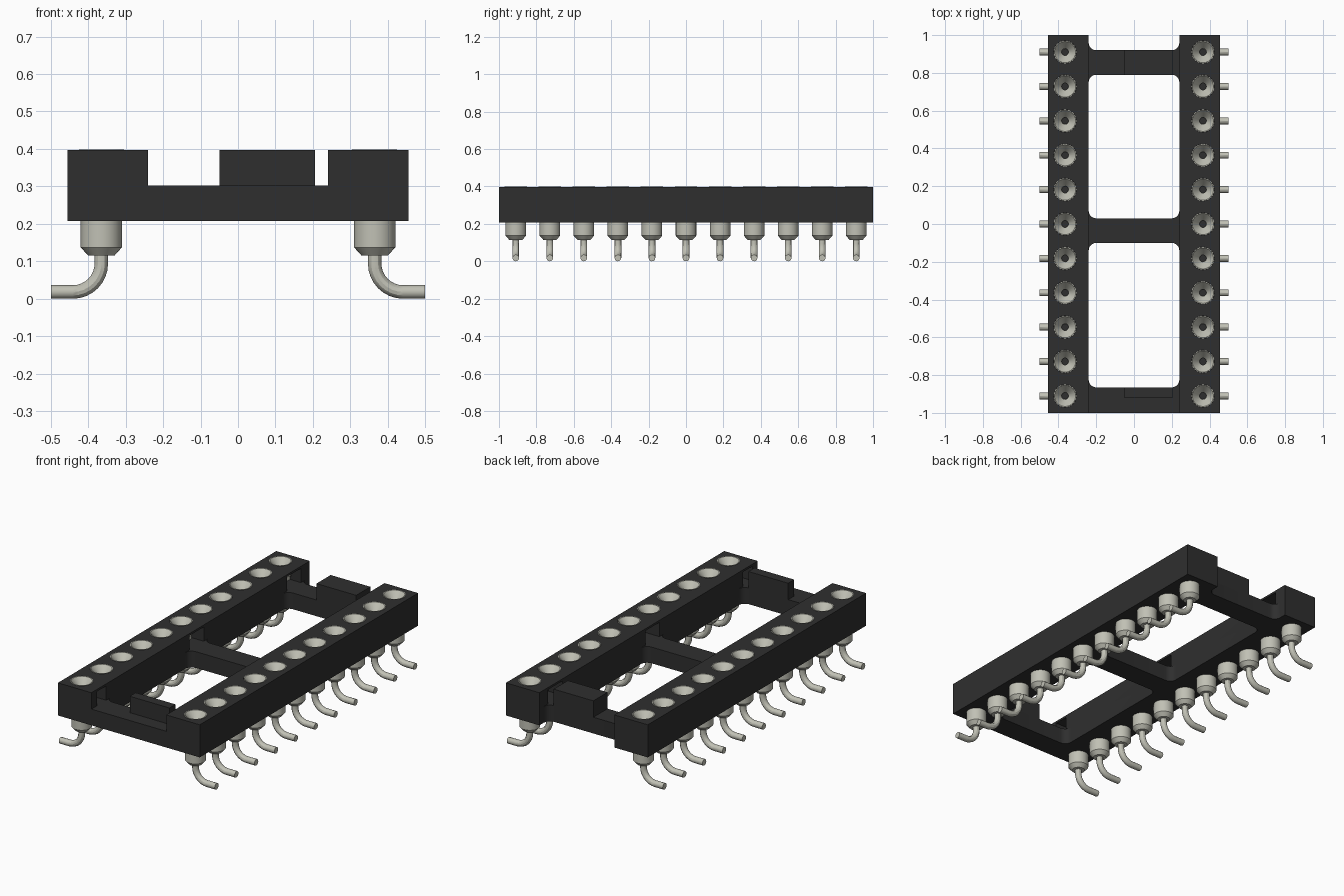
import bpy, bmesh, math
from mathutils import Matrix, Vector

default = bpy.data.objects.get("Cube")
if default:
    bpy.data.objects.remove(default, do_unlink=True)


def material(name, color):
    m = bpy.data.materials.new(name)
    m.use_nodes = True
    m.diffuse_color = color
    bsdf = m.node_tree.nodes["Principled BSDF"]
    bsdf.inputs["Base Color"].default_value = color
    bsdf.inputs["Roughness"].default_value = 0.6
    return m


BLACK = material("black plastic", (0.028, 0.028, 0.028, 1))
METAL = material("tin metal", (0.53, 0.53, 0.46, 1))


def make_object(name, bm, mat):
    bmesh.ops.recalc_face_normals(bm, faces=bm.faces)
    mesh = bpy.data.meshes.new(name)
    bm.to_mesh(mesh)
    bm.free()
    mesh.materials.append(mat)
    ob = bpy.data.objects.new(name, mesh)
    bpy.context.collection.objects.link(ob)
    return ob


def box(name, x, y, z, radius=0):
    """Box from (min, max) ranges, with optional rounded upright edges."""
    bm = bmesh.new()
    size = [b - a for a, b in (x, y, z)]
    mid = [(a + b) / 2 for a, b in (x, y, z)]
    bmesh.ops.create_cube(bm, size=1, matrix=Matrix.Translation(mid) @ Matrix.Diagonal((*size, 1)))
    if radius:
        upright = [e for e in bm.edges if abs(e.verts[0].co.z - e.verts[1].co.z) > 0.01]
        bmesh.ops.bevel(bm, geom=upright, offset=radius, segments=6, profile=0.5, affect='EDGES')
    return make_object(name, bm, BLACK)


def activate(ob):
    bpy.ops.object.select_all(action='DESELECT')
    ob.select_set(True)
    bpy.context.view_layer.objects.active = ob


def cut(ob, cutter):
    mod = ob.modifiers.new("cut", 'BOOLEAN')
    mod.operation = 'DIFFERENCE'
    mod.solver = 'EXACT'
    mod.object = cutter
    activate(ob)
    bpy.ops.object.modifier_apply(modifier=mod.name)
    bpy.data.objects.remove(cutter, do_unlink=True)


# Main dimensions
BOTTOM, STEP, TOP = 0.208, 0.302, 0.397
INNER, OUTER = 0.24, 0.455
PIN_X, PITCH = 0.365, 0.182
PIN_ROWS = [i * PITCH for i in range(-5, 6)]

# Socket body: solid block, low channel, rounded openings and back notch
body = box("socket_body", (-OUTER, OUTER), (-1, 1), (BOTTOM, TOP))
cut(body, box("channel_cutter", (-INNER, INNER), (-1.2, 1.2), (STEP, 0.6)))
for y_range in ((0.03, 0.79), (-0.865, -0.10), (0.92, 1.2)):
    cut(body, box("opening_cutter", (-INNER, INNER), y_range, (0.1, 0.7), 0.04))

# Side windows above the cross bars that reveal the pin barrels
for y_range in ((0.79, 0.92), (-0.10, 0.03), (-0.95, -0.865)):
    cut(body, box("window_cutter", (-0.33, 0.33), y_range, (STEP, 0.385)))

# Round pin holes in both rails
bm = bmesh.new()
for side in (-1, 1):
    for y in PIN_ROWS:
        bmesh.ops.create_cone(bm, cap_ends=True, segments=24, radius1=0.0605, radius2=0.0605,
                              depth=0.2, matrix=Matrix.Translation((side * PIN_X, y, 0.42)))
cut(body, make_object("pin_hole_cutter", bm, BLACK))
activate(body)
bpy.ops.object.shade_smooth_by_angle(angle=math.radians(30))

# Raised blocks on the front and back bars
box("back_block", (-0.05, 0.205), (0.79, 0.92), (STEP - 0.01, TOP))
box("front_block", (-0.05, 0.205), (-0.92, -0.865), (STEP - 0.01, TOP))


def skin(bm, rings):
    """Join consecutive vertex rings with quads."""
    for a, b in zip(rings, rings[1:]):
        n = len(a)
        for i in range(n):
            j = (i + 1) % n
            bm.faces.new((a[i], a[j], b[j], b[i]))


def circle(bm, center, u, v, r, n):
    angles = [2 * math.pi * i / n for i in range(n)]
    return [bm.verts.new(center + r * (u * math.cos(t) + v * math.sin(t))) for t in angles]


# Pin barrel: lathed profile with a funnel mouth
X, Y, Z = Vector((1, 0, 0)), Vector((0, 1, 0)), Vector((0, 0, 1))
profile = [(0.035, 0.115), (0.055, 0.137), (0.055, 0.325), (0.06, 0.325), (0.06, 0.399),
           (0.056, 0.399), (0.018, 0.35), (0.018, 0.29)]
bm = bmesh.new()
rings = [circle(bm, Z * z, X, Y, r, 24) for r, z in profile]
skin(bm, rings)
bm.faces.new(rings[0])
bm.faces.new(rings[-1])

# Pin lead: straight down, bent outward, then flat
WIRE, BEND = 0.018, 0.076
rings = [circle(bm, Z * 0.12, X, Y, WIRE, 12)]
for i in range(9):
    t = math.pi / 2 * i / 8
    center = X * BEND * (1 - math.cos(t)) + Z * (WIRE + BEND * (1 - math.sin(t)))
    rings.append(circle(bm, center, X * math.cos(t) + Z * math.sin(t), Y, WIRE, 12))
rings.append(circle(bm, X * (0.5 - PIN_X) + Z * WIRE, Z, Y, WIRE, 12))
skin(bm, rings)
bm.faces.new(rings[0])
bm.faces.new(rings[-1])
first = make_object("pin", bm, METAL)
activate(first)
bpy.ops.object.shade_smooth_by_angle(angle=math.radians(30))

# Repeat the pin along both rails, leads pointing outward
for side, label in ((1, "left"), (-1, "right")):
    for n, y in enumerate(PIN_ROWS, 1):
        pin = first.copy()
        pin.name = f"{label}_pin_{n}"
        pin.location = (side * PIN_X, y, 0)
        pin.rotation_euler.z = 0 if side > 0 else math.pi
        bpy.context.collection.objects.link(pin)
bpy.data.objects.remove(first, do_unlink=True)
